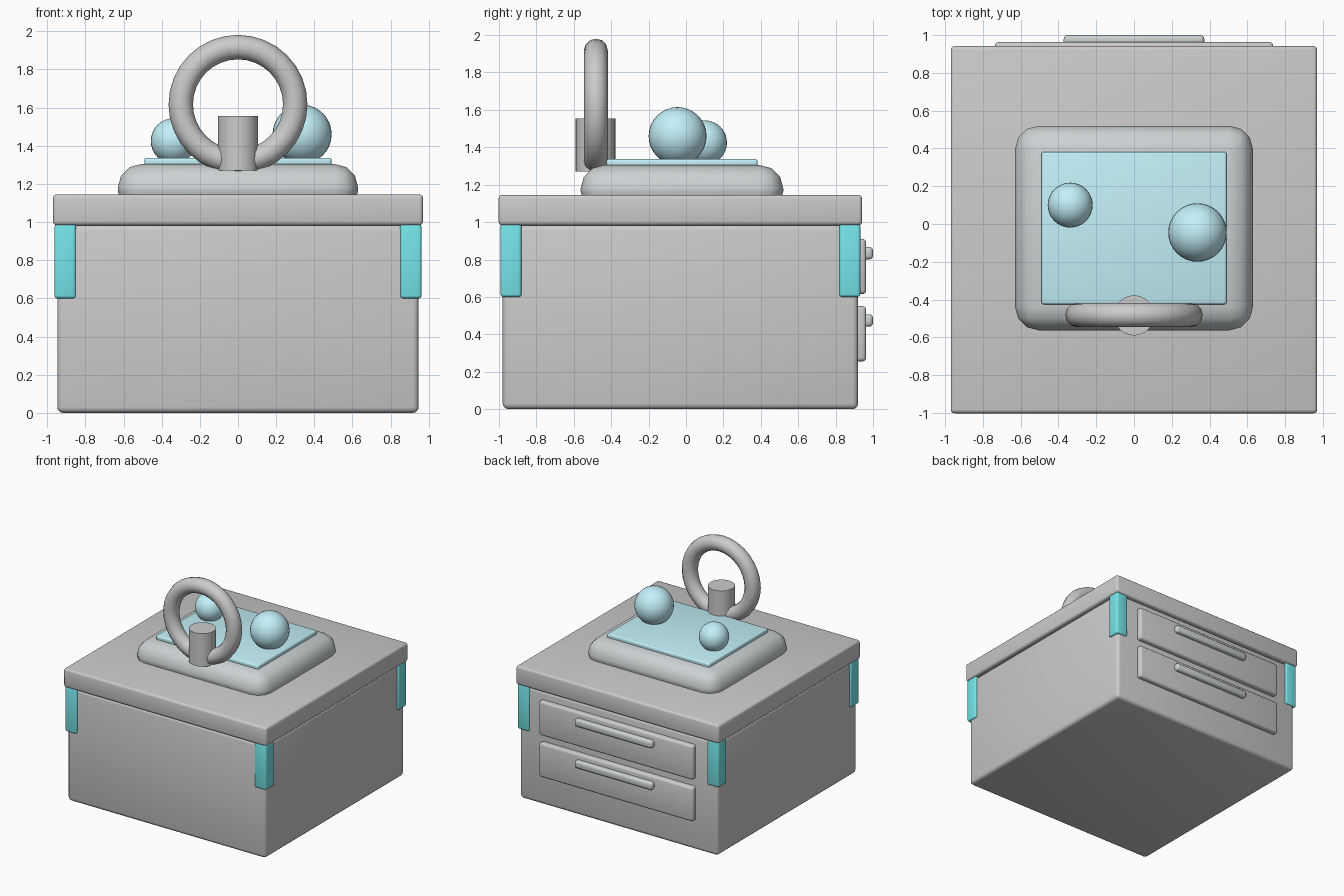
import bpy
from math import radians

if "Cube" in bpy.data.objects:
    bpy.data.objects.remove(bpy.data.objects["Cube"])

CY = -0.03  # middle of the cabinet in y


def material(name, rgb):
    m = bpy.data.materials.new(name)
    m.diffuse_color = (*rgb, 1)
    m.use_nodes = True
    m.node_tree.nodes["Principled BSDF"].inputs["Base Color"].default_value = m.diffuse_color
    return m


TEAL = material("teal", (0.18, 0.79, 0.82))
SKY = material("sky_blue", (0.55, 0.88, 0.96))
SLATE = material("slate", (0.60, 0.64, 0.65))


def finish(name, mat=None, angle=30):
    ob = bpy.context.object
    ob.name = name
    if mat:
        ob.data.materials.append(mat)
    bpy.ops.object.shade_smooth_by_angle(angle=radians(angle))
    return ob


def box(name, x, y, z, bevel, mat=None, segments=3, angle=35):
    """Bevelled box from (min, max) ranges."""
    bpy.ops.mesh.primitive_cube_add(
        size=1, location=[(a + b) / 2 for a, b in (x, y, z)])
    ob = bpy.context.object
    ob.scale = [b - a for a, b in (x, y, z)]
    bpy.ops.object.transform_apply(location=False, rotation=False, scale=True)
    mod = ob.modifiers.new("Bevel", 'BEVEL')
    mod.width, mod.segments = bevel, segments
    bpy.ops.object.modifier_apply(modifier=mod.name)
    return finish(name, mat, angle)


def ball(name, loc, radius):
    bpy.ops.mesh.primitive_uv_sphere_add(
        segments=32, ring_count=16, radius=radius, location=loc)
    return finish(name, SKY)


# Cabinet body and lid
box("cabinet_body", (-0.947, 0.947), (CY - 0.95, CY + 0.95), (0, 0.985), 0.03)
box("lid", (-0.97, 0.97), (CY - 0.972, CY + 0.972), (0.983, 1.145), 0.02)

# Corner brackets under the lid
for sx in (-1, 1):
    for sy in (-1, 1):
        box("corner_bracket",
            sorted((sx * 0.85, sx * 0.962)),
            sorted((CY + sy * 0.85, CY + sy * 0.962)),
            (0.6, 0.99), 0.015, TEAL)

# Drawers and handles on the back
for z in (0.763, 0.403):
    box("drawer_front", (-0.737, 0.737), (0.88, 0.963),
        (z - 0.148, z + 0.148), 0.02)
    box("drawer_handle", (-0.372, 0.372), (0.945, 1.0),
        (z + 0.038, z + 0.104), 0.02, SLATE)

# Raised plinth with inset pad
box("plinth", (-0.63, 0.63), (-0.563, 0.52), (1.04, 1.305), 0.125, SLATE)
box("pad", (-0.49, 0.49), (-0.425, 0.382), (1.295, 1.337), 0.012, SKY)

# Two balls on the pad
ball("small_ball", (-0.338, 0.10, 1.425), 0.119)
ball("large_ball", (0.336, -0.045, 1.46), 0.155)

# Upright ring and its post
bpy.ops.mesh.primitive_torus_add(
    major_segments=32, minor_segments=12, major_radius=0.30,
    minor_radius=0.064, location=(0, -0.482, 1.617),
    rotation=(radians(90), 0, 0))
finish("ring", angle=40)
bpy.ops.mesh.primitive_cylinder_add(
    vertices=32, radius=0.106, depth=0.285, location=(0, -0.484, 1.4125))
finish("ring_post")
